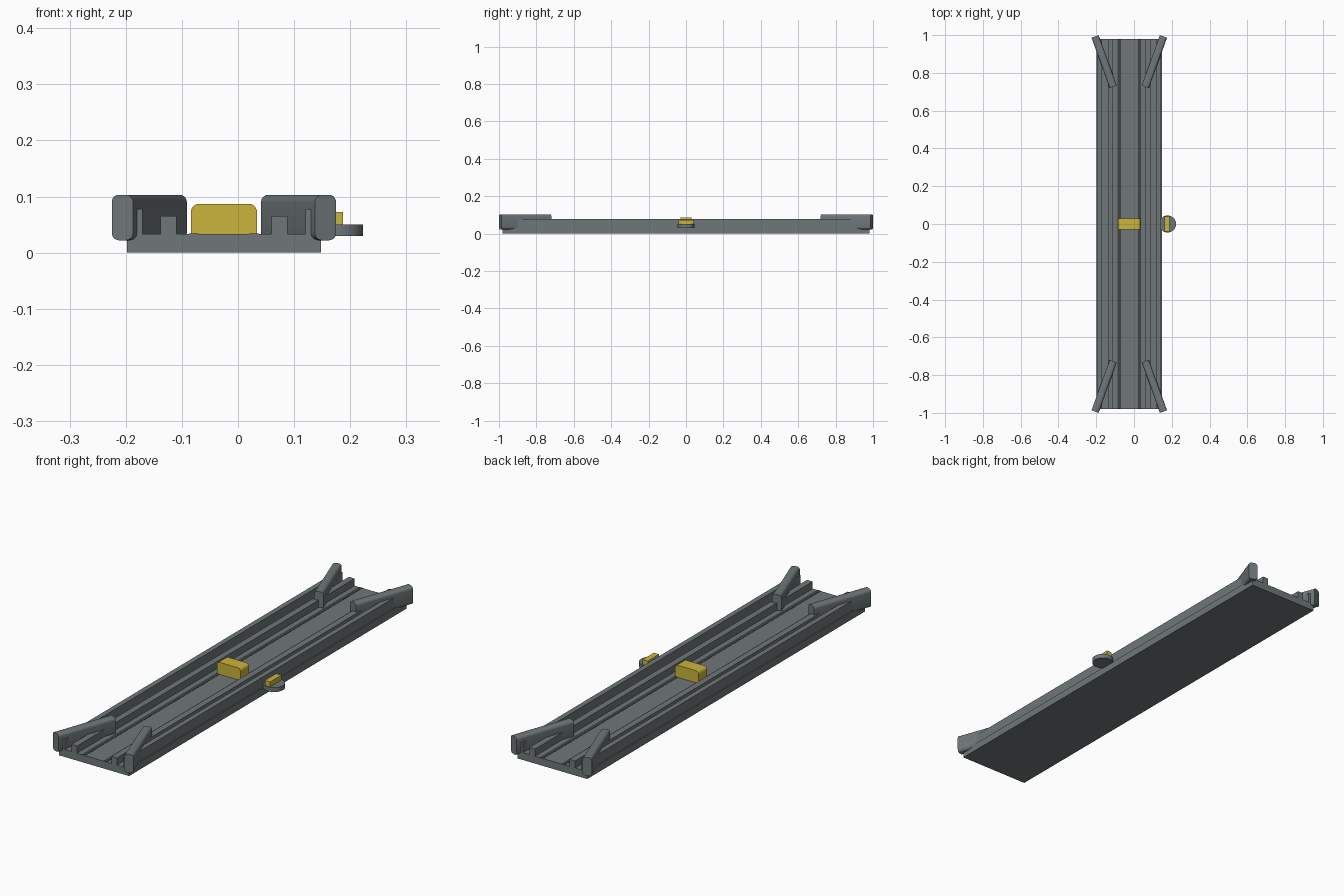
import bpy, math
from math import pi, sin, cos
from mathutils import Vector

cube = bpy.data.objects.get("Cube")
if cube:
    bpy.data.objects.remove(cube)

CX = -0.025  # centre line of the track bed


def material(name, rgb):
    m = bpy.data.materials.new(name)
    m.use_nodes = True
    m.diffuse_color = (*rgb, 1)
    m.node_tree.nodes["Principled BSDF"].inputs["Base Color"].default_value = (*rgb, 1)
    return m


grey = material("slate grey", (0.16, 0.185, 0.19))
dark = material("dark grey", (0.05, 0.055, 0.057))
yellow = material("mustard yellow", (0.60, 0.46, 0.045))


def extrude(name, profile, start, end, mat):
    """Sweep an (across, up) profile between two points on the ground plan."""
    a, b = Vector((*start, 0)), Vector((*end, 0))
    d = (b - a).normalized()
    side = Vector((-d.y, d.x, 0))
    n = len(profile)
    verts = [p + side * u + Vector((0, 0, v)) for p in (a, b) for u, v in profile]
    faces = [tuple(range(n)), tuple(reversed(range(n, 2 * n)))]
    faces += [(i, n + i, n + (i + 1) % n, (i + 1) % n) for i in range(n)]
    mesh = bpy.data.meshes.new(name)
    mesh.from_pydata(verts, [], faces)
    mesh.materials.append(mat)
    ob = bpy.data.objects.new(name, mesh)
    bpy.context.collection.objects.link(ob)
    bpy.context.view_layer.objects.active = ob
    bpy.ops.object.select_all(action="DESELECT")
    ob.select_set(True)
    bpy.ops.object.mode_set(mode="EDIT")
    bpy.ops.mesh.select_all(action="SELECT")
    bpy.ops.mesh.normals_make_consistent(inside=False)
    bpy.ops.object.mode_set(mode="OBJECT")
    return ob


def rounded(half, z0, z1, r_top, r_bottom=0):
    """Upright rounded rectangle profile."""
    pts = []
    for sx, top, a0 in ((1, 1, 0), (-1, 1, pi / 2), (-1, 0, pi), (1, 0, 1.5 * pi)):
        r = r_top if top else r_bottom
        cx, cz = sx * (half - r), (z1 - r if top else z0 + r)
        steps = 5 if r else 0
        for i in range(steps + 1):
            t = a0 + (pi / 2) * i / max(steps, 1)
            pts.append((cx + r * cos(t), cz + r * sin(t)))
    return pts


def box(name, x0, x1, y, z0, z1, mat):
    mid, half = (x0 + x1) / 2, (x1 - x0) / 2
    return extrude(name, rounded(half, z0, z1, 0), (mid, -y), (mid, y), mat)


def smooth(ob):
    bpy.context.view_layer.objects.active = ob
    ob.select_set(True)
    bpy.ops.object.shade_smooth_by_angle(angle=math.radians(35))


# Track bed
box("bed", CX - 0.173, CX + 0.173, 0.98, 0, 0.033, grey)

# Outer walls, inner rails and dark guide strips on both sides
for label, s in (("left", 1), ("right", -1)):
    for part, a, b, z0, z1, mat in (
            ("outer_wall", 0.145, 0.168, 0.03, 0.078, grey),
            ("inner_rail", 0.085, 0.113, 0.03, 0.065, grey),
            ("guide_strip", 0.045, 0.062, 0.032, 0.034, dark)):
        x0, x1 = sorted((CX + s * a, CX + s * b))
        box(f"{label}_{part}", x0, x1, 0.98, z0, z1, mat)

    # Slanted guards funnelling in from each end
    for end, t in (("front", -1), ("back", 1)):
        guard = extrude(f"{end}_{label}_guard", rounded(0.02, 0.022, 0.103, 0.013, 0.013),
                        (CX + s * 0.181, t * 0.993), (CX + s * 0.085, t * 0.7265), grey)
        smooth(guard)

# Central slider block
block = extrude("slider_block", rounded(0.059, 0.033, 0.087, 0.015),
                (CX, -0.03), (CX, 0.03), yellow)
smooth(block)

# Side dial with its grip bar
bpy.ops.mesh.primitive_cylinder_add(vertices=32, radius=0.045, depth=0.02,
                                    location=(0.178, 0, 0.04))
dial = bpy.context.object
dial.name = "dial"
dial.data.materials.append(grey)
smooth(dial)
box("dial_grip", 0.161, 0.187, 0.04, 0.049, 0.072, yellow)
